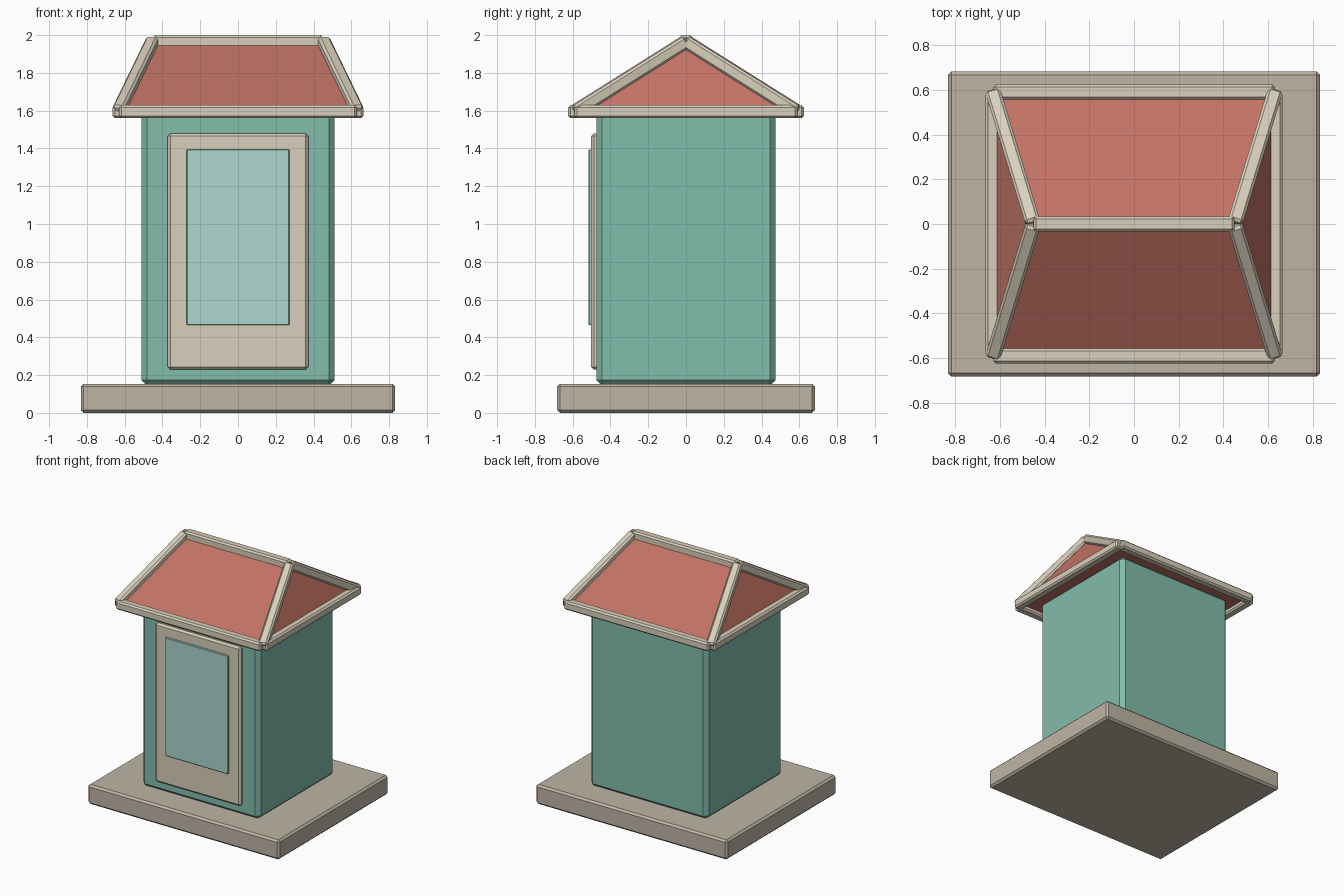
import bpy
import bmesh
from mathutils import Vector

cube = bpy.data.objects.get("Cube")
if cube:
    bpy.data.objects.remove(cube, do_unlink=True)


def linear(c):
    c /= 255
    return c / 12.92 if c <= 0.04045 else ((c + 0.055) / 1.055) ** 2.4


def material(name, *rgb):
    mat = bpy.data.materials.new(name)
    mat.use_nodes = True
    color = (*[linear(c) for c in rgb], 1)
    mat.diffuse_color = color
    mat.node_tree.nodes["Principled BSDF"].inputs["Base Color"].default_value = color
    return mat


stone = material("stone", 190, 181, 165)
trim = material("cream_trim", 217, 208, 188)
teal = material("teal_wall", 130, 189, 171)
glass = material("pale_glass", 172, 215, 207)
red = material("red_roof", 194, 115, 100)


def finish(name, bm, mat):
    mesh = bpy.data.meshes.new(name)
    bm.to_mesh(mesh)
    bm.free()
    mesh.materials.append(mat)
    obj = bpy.data.objects.new(name, mesh)
    bpy.context.collection.objects.link(obj)
    return obj


def box(name, size, center, mat, bevel):
    bm = bmesh.new()
    bmesh.ops.create_cube(bm, size=1)
    bmesh.ops.scale(bm, vec=size, verts=bm.verts)
    obj = finish(name, bm, mat)
    obj.location = center
    mod = obj.modifiers.new("Chamfer", 'BEVEL')
    mod.width = bevel
    mod.segments = 1
    return obj


def beam(name, a, b, thick=0.068):
    a, b = Vector(a), Vector(b)
    obj = box(name, ((b - a).length, thick, thick), (a + b) / 2, trim, 0.012)
    obj.rotation_euler = (b - a).to_track_quat('X', 'Z').to_euler()


# Plinth, walls and front door
box("plinth", (1.664, 1.364, 0.154), (0, 0, 0.077), stone, 0.015)
box("walls", (1.024, 0.95, 1.46), (0, 0, 0.875), teal, 0.03)
box("door_panel", (0.744, 0.06, 1.25), (0, -0.472, 0.855), trim, 0.014)
box("door_window", (0.545, 0.03, 0.93), (0, -0.501, 0.93), glass, 0.004)

# Hipped roof
EX, EY, EZ = 0.63, 0.59, 1.595
RX, RZ = 0.45, 1.966
bm = bmesh.new()
eaves = [bm.verts.new((sx * EX, sy * EY, EZ))
         for sx, sy in ((-1, -1), (1, -1), (1, 1), (-1, 1))]
left, right = [bm.verts.new((s * RX, 0, RZ)) for s in (-1, 1)]
fl, fr, br, bl = eaves
for face in ((fl, fr, right, left), (br, bl, left, right),
             (fr, br, right), (bl, fl, left), (bl, br, fr, fl)):
    bm.faces.new(face)
finish("roof", bm, red)

# Trim beams along the ridge, eaves and hips
beam("ridge_beam", (-RX, 0, RZ), (RX, 0, RZ))
for s, side_y, side_x in ((-1, "front", "right"), (1, "back", "left")):
    beam("eave_beam_" + side_y, (-EX, s * EY, EZ), (EX, s * EY, EZ))
    beam("eave_beam_" + side_x, (s * EX, -EY, EZ), (s * EX, EY, EZ))
    for t, end in ((-1, "right"), (1, "left")):
        beam(f"hip_beam_{side_y}_{end}", (t * EX, s * EY, EZ), (t * RX, 0, RZ))
